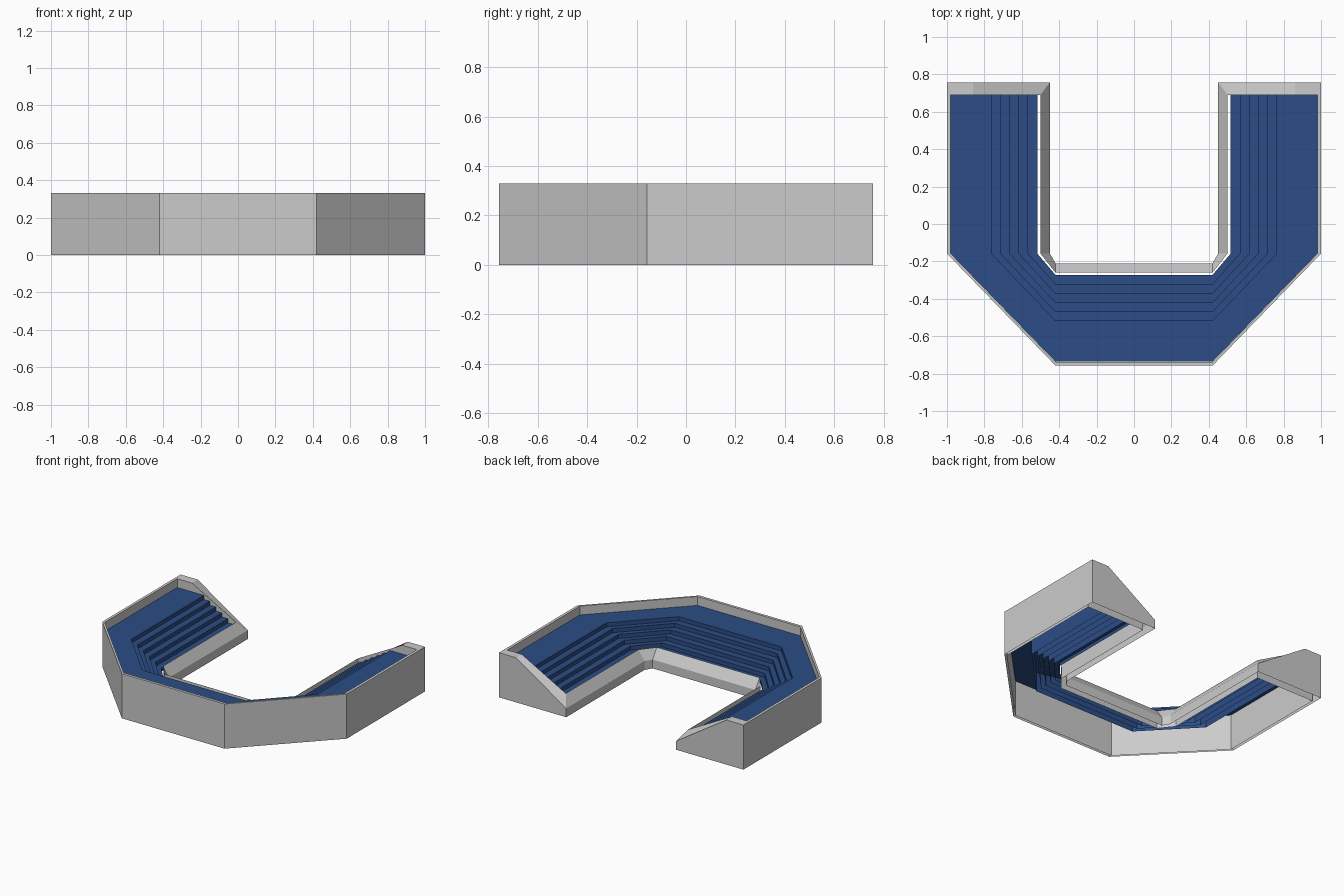
import bpy, bmesh

if "Cube" in bpy.data.objects:
    bpy.data.objects.remove(bpy.data.objects["Cube"])

BACK, END = 0.757, 0.69      # rear face and inner face of the end walls
KX, KY = 0.42, -0.158        # shared bend positions of the U-shaped plan


def u_path(r, back, depth):
    y = depth - r
    half = [(-r, back), (-r, KY), (-KX, y)]
    return half + [(-x, v) for x, v in reversed(half)]


def finish(name, bm, mat=None):
    me = bpy.data.meshes.new(name)
    bm.to_mesh(me)
    bm.free()
    ob = bpy.data.objects.new(name, me)
    bpy.context.collection.objects.link(ob)
    if mat:
        me.materials.append(mat)
    return ob


def sweep(name, profiles, mat=None, depth=0.245):
    """Sweep open (radius, height, rear end) profiles around the U plan."""
    bm = bmesh.new()
    for profile in profiles:
        rails = [[bm.verts.new((x, y, z)) for x, y in u_path(r, back, depth)]
                 for r, z, back in profile]
        for a, b in zip(rails, rails[1:]):
            for j in range(5):
                bm.faces.new((a[j], a[j + 1], b[j + 1], b[j]))
    return finish(name, bm, mat)


blue = bpy.data.materials.new("seat_blue")
blue.diffuse_color = (0.025, 0.075, 0.24, 1)
blue.use_nodes = True
blue.node_tree.nodes["Principled BSDF"].inputs["Base Color"].default_value = blue.diffuse_color

# Hollow, open-bottomed outer wall and sloped front rim, mitred at the rear
LOW, RIM = 0.065, 0.137
sweep("outer_wall", [[(1, 0, BACK), (1, 0.33, BACK), (0.98, 0.33, END), (0.98, 0, END)]],
      depth=0.243)
sweep("front_rim", [[(0.50, 0, END), (0.50, RIM, END), (0.45, LOW, BACK), (0.45, 0, BACK)]],
      depth=0.24)

# Stepped seating deck: each terrace has a front panel reaching down to one level
edges = [0.98] + [0.762 - 0.049 * i for i in range(6)]
terraces = []
for i, (outer, inner) in enumerate(zip(edges, edges[1:])):
    z = 0.265 - 0.03 * i
    terraces.append([(outer, z, END), (inner, z, END), (inner, 0.09, END)])
sweep("seating_deck", terraces, mat=blue)

# End walls: front and rear panels joined by a sloping top, open below
for side, s in (("left", -1), ("right", 1)):
    bm = bmesh.new()
    rear = [(1, 0), (1, 0.33), (0.86, 0.33), (0.45, LOW), (0.45, 0)]
    front = [(0.98, 0), (0.98, 0.33), (0.86, 0.33), (0.50, RIM), (0.50, 0)]
    rv = [bm.verts.new((s * x, BACK, z)) for x, z in rear]
    fv = [bm.verts.new((s * x, END, z)) for x, z in front]
    bm.faces.new(rv)
    bm.faces.new(fv[::-1])
    for i in (1, 2):
        bm.faces.new((rv[i + 1], rv[i], fv[i], fv[i + 1]))
    if s > 0:
        bmesh.ops.reverse_faces(bm, faces=bm.faces)
    bmesh.ops.recalc_face_normals(bm, faces=bm.faces)
    finish(side + "_end_wall", bm)
